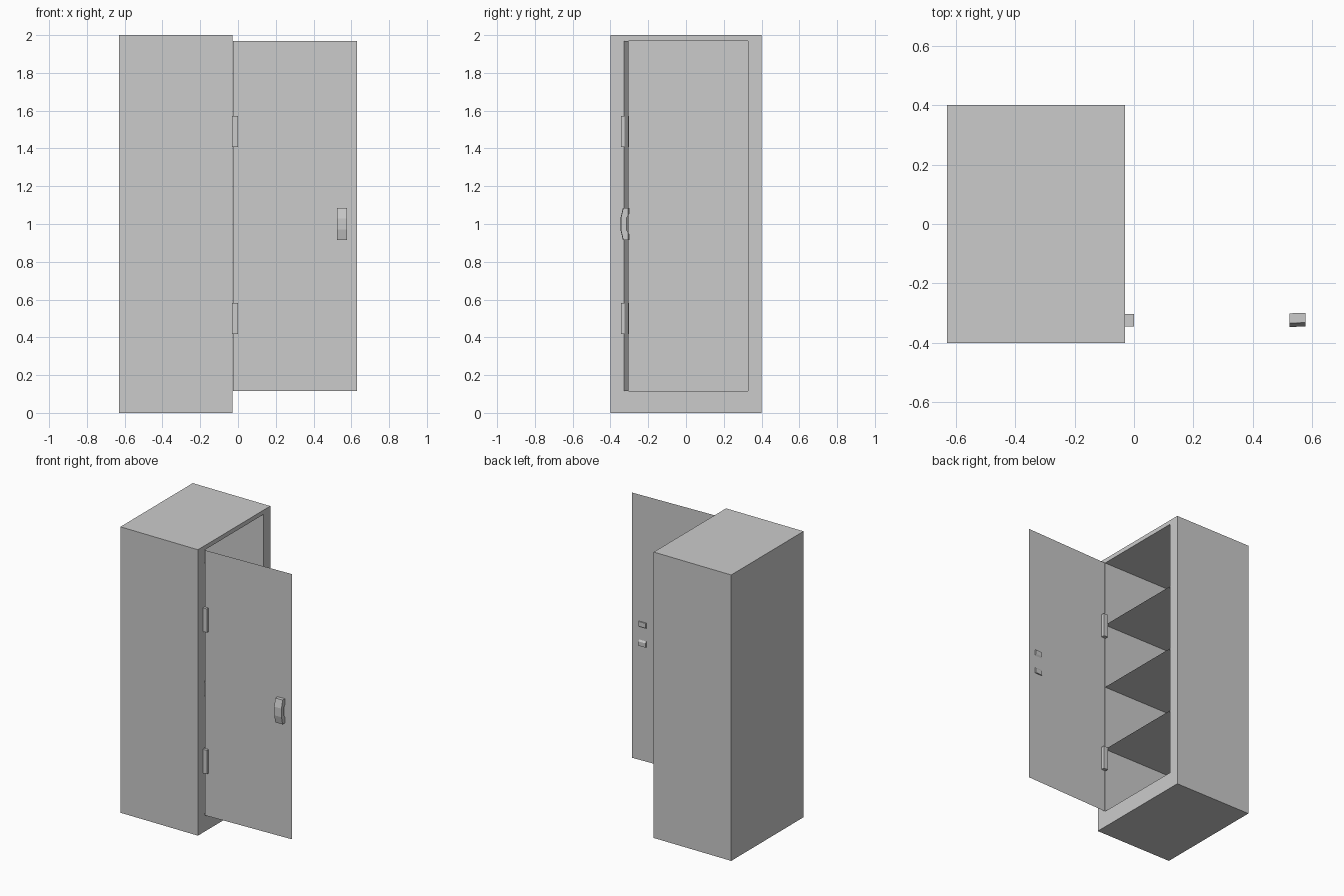
import bpy, bmesh
from mathutils import Vector

if "Cube" in bpy.data.objects:
    bpy.data.objects.remove(bpy.data.objects["Cube"])

BX0, BX1 = -0.63, -0.03       # cabinet back and open side
IN_Y, IN_Z0, IN_Z1 = 0.327, 0.115, 1.97
IN_X = -0.60                  # inner back wall


def make(name, verts, faces, fix=True):
    me = bpy.data.meshes.new(name)
    me.from_pydata([tuple(v) for v in verts], [], faces)
    ob = bpy.data.objects.new(name, me)
    bpy.context.collection.objects.link(ob)
    if fix:
        bm = bmesh.new()
        bm.from_mesh(me)
        bmesh.ops.recalc_face_normals(bm, faces=bm.faces)
        bm.to_mesh(me)
        bm.free()
    return ob


def box(name, lo, hi):
    v = [(x, y, z) for x in (lo[0], hi[0]) for y in (lo[1], hi[1]) for z in (lo[2], hi[2])]
    f = [(0, 1, 3, 2), (4, 6, 7, 5), (0, 4, 5, 1), (2, 3, 7, 6), (0, 2, 6, 4), (1, 5, 7, 3)]
    return make(name, v, f)


# Cabinet shell: outer rim, opening rim and inner back, bridged ring by ring
def ring(x, y, z0, z1):
    return [(x, -y, z0), (x, y, z0), (x, y, z1), (x, -y, z1)]


rings = (ring(BX0, 0.4, 0, 2) + ring(BX1, 0.4, 0, 2)
         + ring(BX1, IN_Y, IN_Z0, IN_Z1) + ring(IN_X, IN_Y, IN_Z0, IN_Z1))
faces = [(0, 1, 2, 3), (12, 13, 14, 15)]
for r in range(3):
    for i in range(4):
        j = (i + 1) % 4
        faces.append((4 * r + i, 4 * r + j, 4 * r + 4 + j, 4 * r + 4 + i))
make("cabinet_body", rings, faces)

# Thin shelves dividing the inside into four
for k in range(1, 4):
    z = IN_Z0 + (IN_Z1 - IN_Z0) * k / 4
    make(f"shelf_{k}", [(IN_X, -IN_Y, z), (BX1, -IN_Y, z), (BX1, IN_Y, z), (IN_X, IN_Y, z)],
         [(0, 1, 2, 3)], fix=False)

# Thin door, swung open almost square to the opening
hinge_edge, free_edge = Vector((-0.027, -IN_Y, 0)), Vector((0.63, -0.305, 0))
up0, up1 = Vector((0, 0, IN_Z0)), Vector((0, 0, IN_Z1))
make("door", [hinge_edge + up0, free_edge + up0, free_edge + up1, hinge_edge + up1],
     [(0, 1, 2, 3)], fix=False)

# Hinges
for name, z in (("hinge_lower", 0.50), ("hinge_upper", 1.49)):
    box(name, (-0.033, -0.345, z - 0.083), (0.0, -0.303, z + 0.083))

# Arched handle whose feet poke through the door
half = [(-0.347, 0.03), (-0.334, 0.085), (-0.301, 0.085), (-0.301, 0.055), (-0.318, 0.03)]
profile = half + [(y, -z) for y, z in reversed(half)]
n = len(profile)
verts = [(x, y + s, 1 + z) for x, s in ((0.523, 0), (0.578, 0.002)) for y, z in profile]
faces = [tuple(range(n)), tuple(range(n, 2 * n))]
faces += [(i, (i + 1) % n, n + (i + 1) % n, n + i) for i in range(n)]
make("door_handle", verts, faces)
